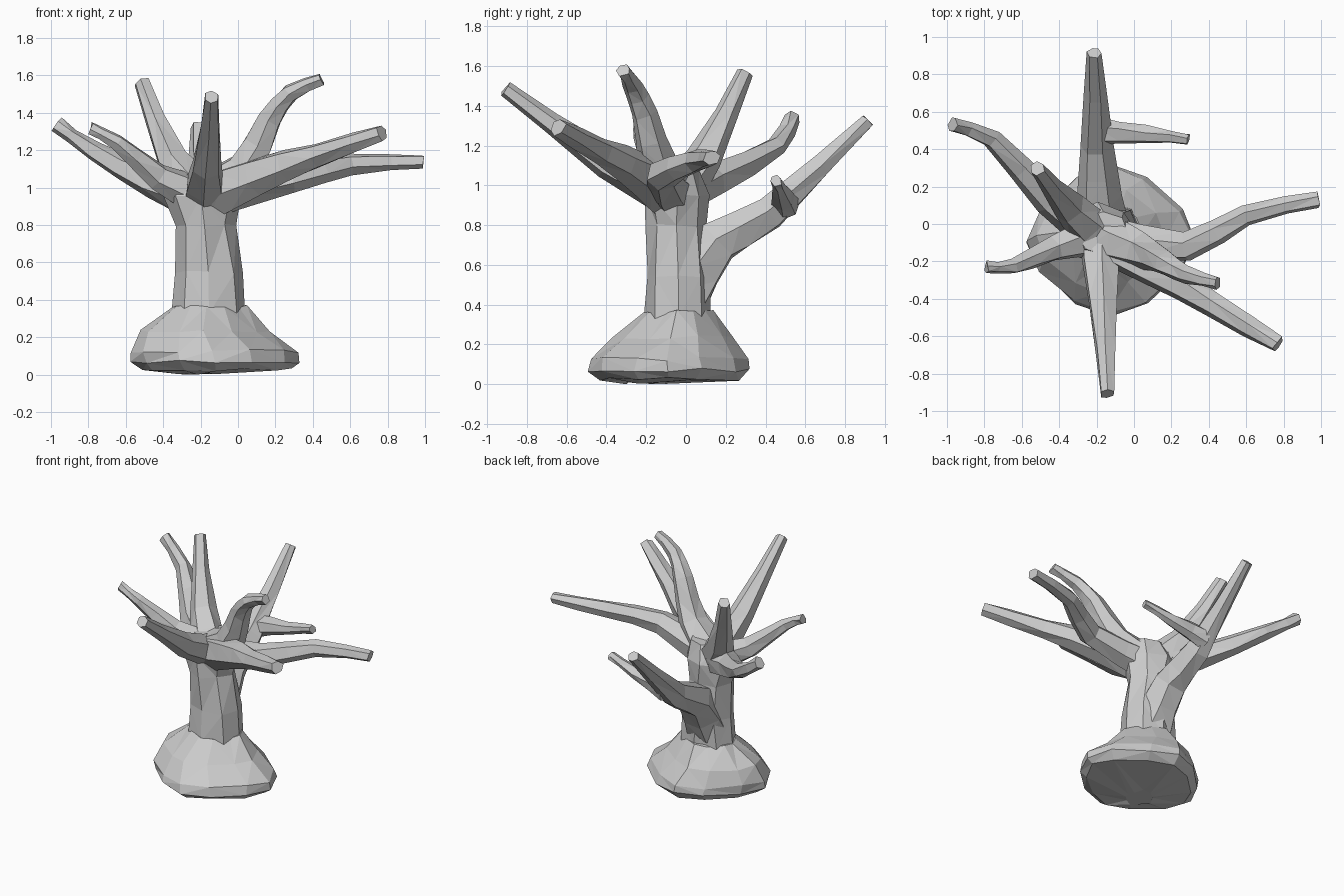
import bpy, bmesh, random
from mathutils import Vector
from math import sin, cos, tau, copysign

if "Cube" in bpy.data.objects:
    bpy.data.objects.remove(bpy.data.objects["Cube"])

random.seed(4)


def skin(name, rings, jitter):
    """Skin closed rings into a capped, triangulated, flat-shaded object."""
    bm = bmesh.new()
    loops = [[bm.verts.new(Vector(p) + Vector([random.uniform(-jitter, jitter) for _ in range(3)]))
              for p in ring] for ring in rings]
    n = len(loops[0])
    for a, b in zip(loops, loops[1:]):
        for i in range(n):
            j = (i + 1) % n
            bm.faces.new((a[i], a[j], b[j], b[i]))
    bm.faces.new(loops[0][::-1])
    bm.faces.new(loops[-1])
    bmesh.ops.triangulate(bm, faces=[f for f in bm.faces if len(f.verts) == 4])
    bmesh.ops.recalc_face_normals(bm, faces=bm.faces)
    me = bpy.data.meshes.new(name)
    bm.to_mesh(me)
    bm.free()
    ob = bpy.data.objects.new(name, me)
    bpy.context.collection.objects.link(ob)
    return ob


def stack(name, sides, levels, jitter, power=1):
    """Stack of oval rings (centre x, centre y, radius x, radius y, z); power > 1 leans to a diamond."""
    bend = lambda c: copysign(abs(c) ** power, c)
    angles = [tau * k / sides for k in range(sides)]
    skin(name, [[(cx + rx * bend(cos(a)), cy + ry * bend(sin(a)), z) for a in angles]
                for cx, cy, rx, ry, z in levels], jitter)


def with_midpoints(pts):
    """Insert one smooth (Catmull-Rom) point in every span."""
    p = [pts[0]] + pts + [pts[-1]]
    out = [pts[0]]
    for i in range(1, len(p) - 2):
        out += [(9 * (p[i] + p[i + 1]) - p[i - 1] - p[i + 2]) / 16, p[i + 1]]
    return out


def branch(name, *path, root=.12, tip=.04, sides=6):
    """Tube along the path, thinning quickly near the root and slowly near the tip."""
    pts = with_midpoints([Vector(p) for p in path])
    dist = [0]
    for a, b in zip(pts, pts[1:]):
        dist.append(dist[-1] + (b - a).length)
    rings, u = [], Vector((0.1, 0.2, 1))
    for i, p in enumerate(pts):
        t = (pts[min(i + 1, len(pts) - 1)] - pts[max(i - 1, 0)]).normalized()
        u = (u - t * u.dot(t)).normalized()
        v = t.cross(u)
        r = tip + (root - tip) * (1 - dist[i] / dist[-1]) ** 1.3
        rings.append([p + r * (u * cos(tau * k / sides) + v * sin(tau * k / sides))
                      for k in range(sides)])
    skin(name, rings, 0.006)


# Rock base, bulging to the left with a slightly domed underside
stack("rock_base", 12, [
    (-.22, -.2, .1, .1, .01), (-.12, -.09, .4, .35, .03), (-.12, -.09, .455, .4, .075),
    (-.13, -.09, .45, .395, .13), (-.18, -.07, .35, .3, .24), (-.16, -.04, .2, .17, .37)],
    .01, power=1.3)

# Trunk flaring into the crown
stack("trunk", 8, [
    (-.155, -.04, .2, .17, .33), (-.155, -.04, .185, .16, .55), (-.175, -.045, .16, .155, .8),
    (-.195, -.05, .205, .16, .95), (-.17, -.05, .14, .12, 1.08)], .01)

# Branches fanning out from the crown
hub = (-.18, -.06, .95)
branch("front_branch", hub, (-.17, -.4, 1.12), (-.14, -.91, 1.485))
branch("back_left_branch", hub, (-.45, .13, 1.03), (-.76, .455, 1.195), (-.97, .53, 1.34))
branch("upper_left_branch", hub, (-.345, .09, 1.14), (-.515, .295, 1.565), root=.13)
branch("left_branch", hub, (-.43, -.13, 1.06), (-.65, -.225, 1.25), (-.79, -.23, 1.32),
       root=.11, tip=.033)
branch("front_right_branch", hub, (.1, -.23, 1.06), (.42, -.43, 1.175), (.77, -.645, 1.295),
       root=.14, tip=.046)
branch("curled_branch", hub, (.04, -.14, 1.11), (.17, -.21, 1.37), (.28, -.27, 1.51),
       (.445, -.315, 1.585), root=.14, tip=.036)
branch("right_branch", hub, (.28, -.12, 1.05), (.6, .05, 1.125), (.985, .13, 1.14))

# Low back branch with its side twig
branch("back_branch", (-.165, -.02, .46), (-.185, .16, .72), (-.2, .42, .865), (-.21, .915, 1.33),
       root=.155)
branch("back_side_twig", (-.19, .5, .91), (.07, .48, .965), (.29, .455, 1.03), root=.075, tip=.03)

# Stand everything on z = 0
low = min(v.co.z for o in bpy.data.objects for v in o.data.vertices)
for o in bpy.data.objects:
    for v in o.data.vertices:
        v.co.z -= low
